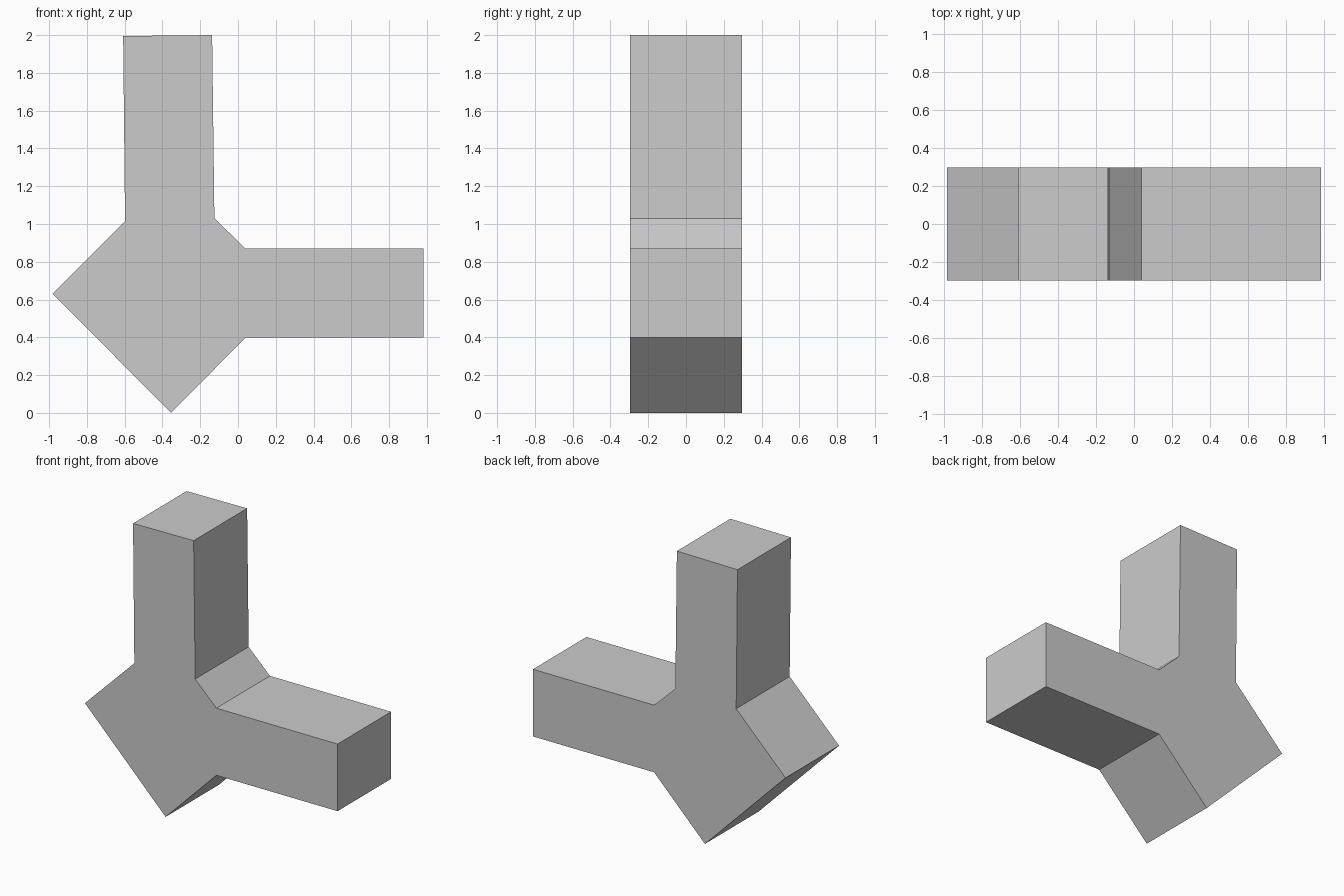
import bpy
import bmesh

default_cube = bpy.data.objects.get("Cube")
if default_cube:
    bpy.data.objects.remove(default_cube, do_unlink=True)

# Plain grey material
grey = bpy.data.materials.new("light_grey")
grey.use_nodes = True
colour = (0.6, 0.6, 0.6, 1)
grey.diffuse_color = colour
grey.node_tree.nodes["Principled BSDF"].inputs["Base Color"].default_value = colour


def extrude_profile(name, points, depth, material):
    """Extrude an x-z outline evenly along y into a closed solid."""
    bm = bmesh.new()
    face = bm.faces.new([bm.verts.new((x, -depth / 2, z)) for x, z in points])
    result = bmesh.ops.extrude_face_region(bm, geom=[face], use_keep_orig=True)
    moved = [v for v in result["geom"] if isinstance(v, bmesh.types.BMVert)]
    bmesh.ops.translate(bm, verts=moved, vec=(0, depth, 0))
    bmesh.ops.recalc_face_normals(bm, faces=bm.faces)
    mesh = bpy.data.meshes.new(name)
    bm.to_mesh(mesh)
    bm.free()
    mesh.materials.append(material)
    obj = bpy.data.objects.new(name, mesh)
    bpy.context.collection.objects.link(obj)
    return obj


# Tilted square hub with a side arm and a slightly leaning upright arm
outline = [
    (-0.355, 0),                                          # bottom corner of hub
    (0.04, 0.398), (0.982, 0.398),                        # side arm underside
    (0.982, 0.87), (0.04, 0.87),                          # side arm top
    (-0.125, 1.03), (-0.137, 2.0),                        # upright inner side
    (-0.608, 1.995), (-0.598, 1.015),                     # upright outer side
    (-0.982, 0.632),                                      # outer corner of hub
]
extrude_profile("branched_block", outline, 0.594, grey)
